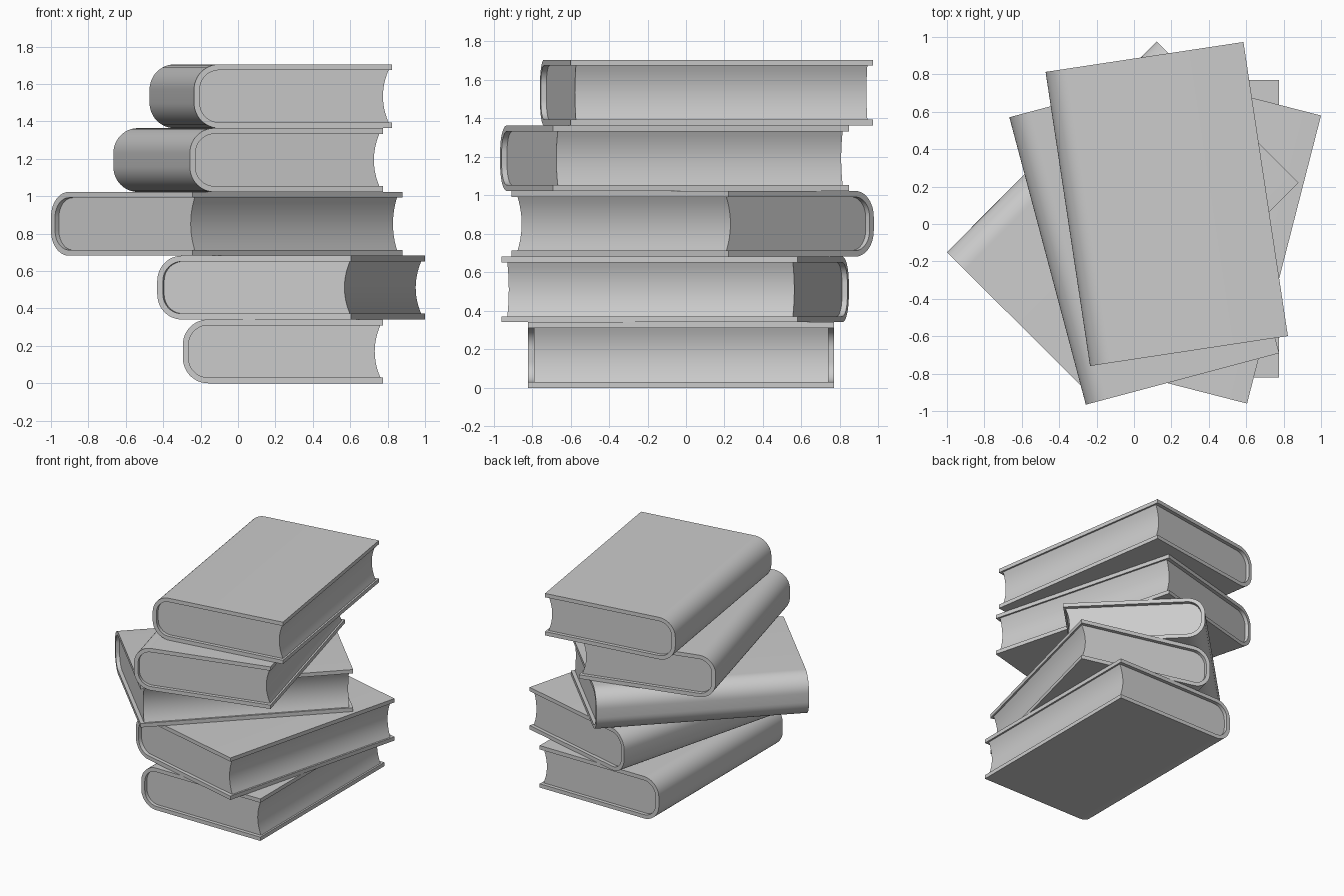
import bpy, bmesh
from math import sin, cos, pi, radians

if "Cube" in bpy.data.objects:
    bpy.data.objects.remove(bpy.data.objects["Cube"])

W, L, H = 1.07, 1.59, 0.341      # book width, length, thickness
T, R = 0.031, 0.135              # cover board thickness, spine corner radius
INSET = 0.029                    # page block is shorter than the cover
SEG = 12


def u_profile(off, x_end):
    """Open C-shaped section, from the lower fore edge round the spine to the upper one."""
    r, cx = R - off, -W / 2 + R
    pts = [(x_end, off)]
    for cz, a0 in ((R, 1.5 * pi), (H - R, pi)):
        for i in range(SEG + 1):
            a = a0 - i / SEG * pi / 2
            pts.append((cx + r * cos(a), cz + r * sin(a)))
    pts.append((x_end, H - off))
    return pts


def extrude_section(name, pts, length, loc, angle):
    bm = bmesh.new()
    face = bm.faces.new([bm.verts.new((x, -length / 2, z)) for x, z in pts])
    out = bmesh.ops.extrude_face_region(bm, geom=[face], use_keep_orig=True)
    moved = [g for g in out["geom"] if isinstance(g, bmesh.types.BMVert)]
    bmesh.ops.translate(bm, verts=moved, vec=(0, length, 0))
    bmesh.ops.recalc_face_normals(bm, faces=bm.faces)
    mesh = bpy.data.meshes.new(name)
    bm.to_mesh(mesh)
    bm.free()
    ob = bpy.data.objects.new(name, mesh)
    bpy.context.collection.objects.link(ob)
    ob.location = loc
    ob.rotation_euler.z = radians(angle)
    bpy.ops.object.select_all(action='DESELECT')
    ob.select_set(True)
    bpy.context.view_layer.objects.active = ob
    bpy.ops.object.shade_smooth_by_angle(angle=radians(30))


# Cover: outer curve joined to inner curve
cover = u_profile(0, W / 2) + u_profile(T, W / 2)[::-1]

# Pages: fill the cover, with a hollow fore edge
top_x, dip = W / 2 - 0.014, 0.03
fore = []
for i in range(1, SEG):
    t = i / SEG
    fore.append((top_x - dip * 4 * t * (1 - t), H - T - t * (H - 2 * T)))
pages = u_profile(T, top_x) + fore

# Stack, bottom to top: centre x, centre y, turn in degrees
stack = [(0.24, -0.025, 0), (0.284, -0.057, -14.4), (-0.06, 0.035, -44.9),
         (0.055, -0.06, 14.9), (0.175, 0.107, 8.6)]
for n, (x, y, a) in enumerate(stack):
    loc = (x, y, n * H)
    extrude_section(f"book_cover_{n + 1}", cover, L, loc, a)
    extrude_section(f"book_pages_{n + 1}", pages, L - 2 * INSET, loc, a)
